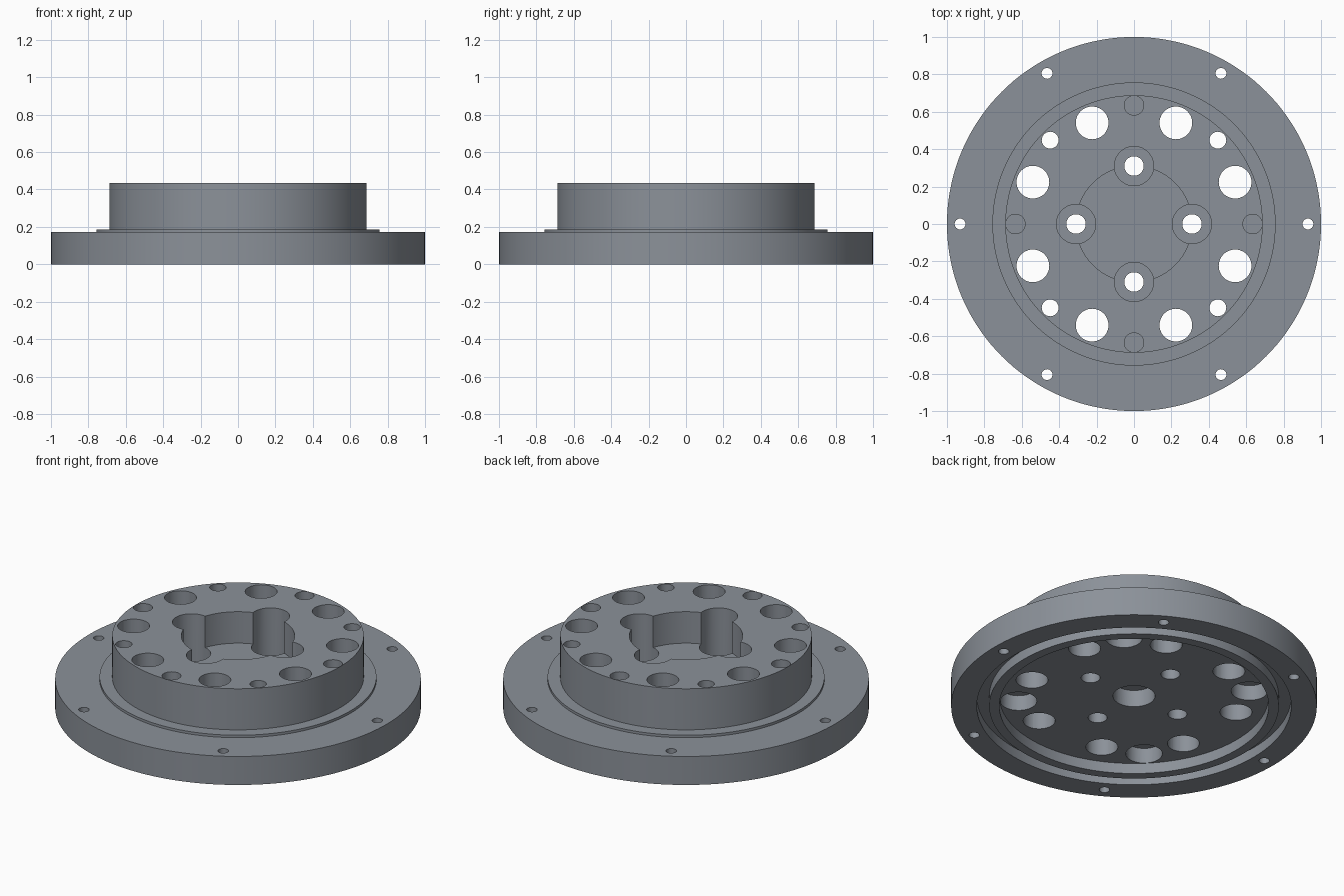
import bpy, bmesh, math
from mathutils import Vector, Matrix

if "Cube" in bpy.data.objects:
    bpy.data.objects.remove(bpy.data.objects["Cube"])

TOP, FLOOR = 0.435, 0.063


def new_object(name, bm):
    bmesh.ops.recalc_face_normals(bm, faces=bm.faces)
    mesh = bpy.data.meshes.new(name)
    bm.to_mesh(mesh)
    bm.free()
    obj = bpy.data.objects.new(name, mesh)
    bpy.context.collection.objects.link(obj)
    return obj


def lathe(name, profile, steps=144):
    bm = bmesh.new()
    verts = [bm.verts.new((r, 0, z)) for r, z in profile]
    edges = [bm.edges.new(pair) for pair in zip(verts, verts[1:])]
    bmesh.ops.spin(bm, geom=verts + edges, cent=(0, 0, 0), axis=(0, 0, 1),
                   angle=math.tau, steps=steps, use_merge=False)
    bmesh.ops.remove_doubles(bm, verts=bm.verts, dist=1e-5)
    return new_object(name, bm)


def drill(target, name, count, ring, radius, z0, z1, start=0, segments=40):
    """Cut a ring of equal round holes into the target."""
    bm = bmesh.new()
    for i in range(count):
        a = math.radians(start) + math.tau * i / count
        pos = Vector((ring * math.cos(a), ring * math.sin(a), (z0 + z1) / 2))
        bmesh.ops.create_cone(bm, cap_ends=True, segments=segments, radius1=radius,
                              radius2=radius, depth=z1 - z0,
                              matrix=Matrix.Translation(pos))
    cutter = new_object(name, bm)
    cutter.hide_render = True
    mod = target.modifiers.new(name, 'BOOLEAN')
    mod.operation, mod.solver, mod.object = 'DIFFERENCE', 'EXACT', cutter
    bpy.context.view_layer.objects.active = target
    bpy.ops.object.modifier_apply(modifier=name)
    bpy.data.objects.remove(cutter)


# Flange, locating step and boss, with seal groove and recess underneath
hub = lathe("flanged_hub", [
    (0, FLOOR), (0.737, FLOOR), (0.737, 0), (0.792, 0), (0.792, 0.06), (0.86, 0.06),
    (0.86, 0), (1, 0), (1, 0.172), (0.757, 0.172), (0.757, 0.187), (0.688, 0.187),
    (0.688, TOP), (0, TOP)])
steel = bpy.data.materials.new("blue_grey_steel")
steel.diffuse_color = (0.26, 0.285, 0.32, 1)
steel.use_nodes = True
steel.node_tree.nodes["Principled BSDF"].inputs["Base Color"].default_value = steel.diffuse_color
hub.data.materials.append(steel)

# Central pocket with four deeper bolt counterbores
drill(hub, "pocket", 1, 0, 0.31, 0.245, 0.6, segments=96)
drill(hub, "bolt_counterbores", 4, 0.31, 0.105, 0.145, 0.6)
drill(hub, "bolt_holes", 4, 0.31, 0.052, -0.1, 0.6)

# Centre bore from below
drill(hub, "centre_bore", 1, 0, 0.115, -0.1, 0.165, segments=48)

# Ring of holes through the boss
drill(hub, "large_holes", 8, 0.585, 0.0875, -0.1, 0.6, start=22.5)
drill(hub, "diagonal_holes", 4, 0.634, 0.045, -0.1, 0.6, start=45)
drill(hub, "diagonal_counterbores", 4, 0.634, 0.1, -0.1, 0.155, start=45)
drill(hub, "blind_holes", 4, 0.634, 0.052, 0.25, 0.6)

# Flange screw holes
drill(hub, "flange_holes", 6, 0.93, 0.029, -0.1, 0.4, segments=24)

# Smooth walls, sharp edges
bpy.ops.object.select_all(action='DESELECT')
hub.select_set(True)
bpy.context.view_layer.objects.active = hub
bpy.ops.object.shade_smooth_by_angle(angle=math.radians(30))
